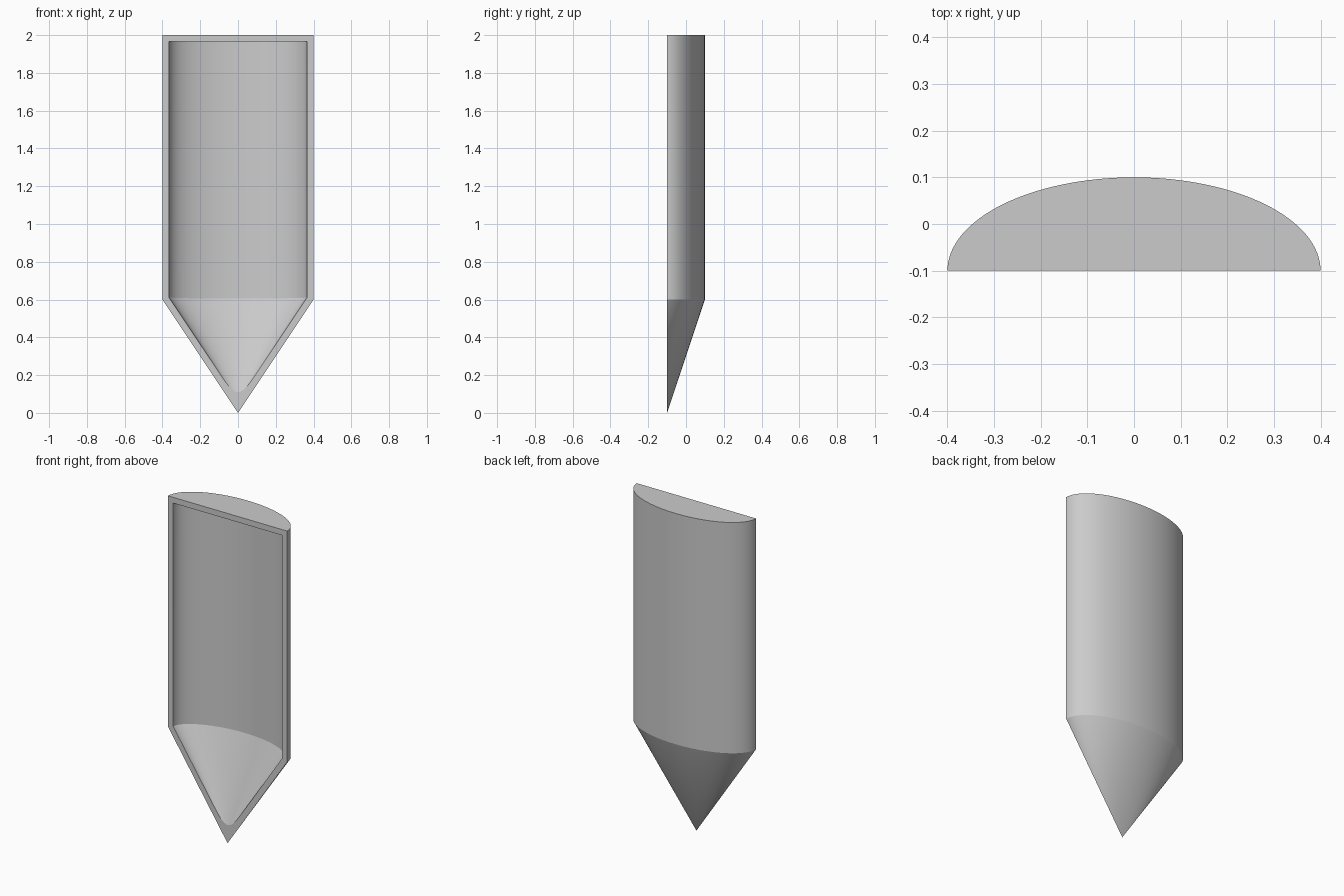
import bpy, bmesh, math
from mathutils import Vector

if "Cube" in bpy.data.objects:
    bpy.data.objects.remove(bpy.data.objects["Cube"], do_unlink=True)

HALF_W, DEPTH, TIP, TOP, FRONT, WALL = 0.4, 0.2, 0.6, 2.0, -0.1, 0.035
STEPS = 64
ANGLES = [math.pi * i / STEPS for i in range(STEPS + 1)]

grey = bpy.data.materials.new("plain_grey")
grey.use_nodes = True
grey.diffuse_color = (0.6, 0.6, 0.6, 1)
grey.node_tree.nodes["Principled BSDF"].inputs["Base Color"].default_value = (0.6, 0.6, 0.6, 1)


def make_object(name, bm):
    bmesh.ops.recalc_face_normals(bm, faces=bm.faces)
    mesh = bpy.data.meshes.new(name)
    bm.to_mesh(mesh)
    bm.free()
    mesh.materials.append(grey)
    obj = bpy.data.objects.new(name, mesh)
    bpy.context.collection.objects.link(obj)
    return obj


# Outer body: half-ellipse column over a half cone
bm = bmesh.new()
rings = [[bm.verts.new((HALF_W * math.cos(a), FRONT + DEPTH * math.sin(a), z)) for a in ANGLES]
         for z in (TIP, TOP)]
low, high = rings
apex = bm.verts.new((0, FRONT, 0))
for i in range(STEPS):
    bm.faces.new((low[i], low[i + 1], high[i + 1], high[i]))
    bm.faces.new((apex, low[i + 1], low[i]))
bm.faces.new(high)
bm.faces.new((apex, low[0], high[0], high[-1], low[-1]))
shell = make_object("half_shell", bm)

# Cavity: a block trimmed by every wall plane moved inwards by the wall thickness
bm = bmesh.new()
bmesh.ops.create_cube(bm, size=1)
for v in bm.verts:
    v.co.z = TOP - WALL if v.co.z > 0 else -0.2


def trim(point, normal):
    geom = bm.verts[:] + bm.edges[:] + bm.faces[:]
    cut = bmesh.ops.bisect_plane(bm, geom=geom, dist=1e-6, plane_co=point,
                                 plane_no=normal, clear_outer=True)
    edges = [e for e in cut["geom_cut"] if isinstance(e, bmesh.types.BMEdge) and e.is_boundary]
    if edges:
        bmesh.ops.holes_fill(bm, edges=edges, sides=0)


for a in ANGLES:
    side = Vector((math.cos(a) / HALF_W, math.sin(a) / DEPTH, 0)).normalized()
    rim = Vector((HALF_W * math.cos(a), FRONT + DEPTH * math.sin(a), TIP))
    reach = side.dot(rim - Vector((0, FRONT, TIP)))
    slope = (side - Vector((0, 0, reach / TIP))).normalized()
    for normal in (side, slope):
        trim(rim - normal * WALL, normal)
trim(Vector((0, FRONT - 0.1, 0)), Vector((0, -1, 0)))
cavity = make_object("cavity_cutter", bm)
cavity.hide_render = True
cavity.hide_set(True)

# Hollow the body through its open front
hollow = shell.modifiers.new("hollow", "BOOLEAN")
hollow.operation = "DIFFERENCE"
hollow.solver = "EXACT"
hollow.object = cavity
bpy.ops.object.select_all(action="DESELECT")
shell.select_set(True)
bpy.context.view_layer.objects.active = shell
bpy.ops.object.modifier_apply(modifier=hollow.name)
bpy.data.objects.remove(cavity, do_unlink=True)
bpy.ops.object.shade_smooth_by_angle(angle=math.radians(14))
